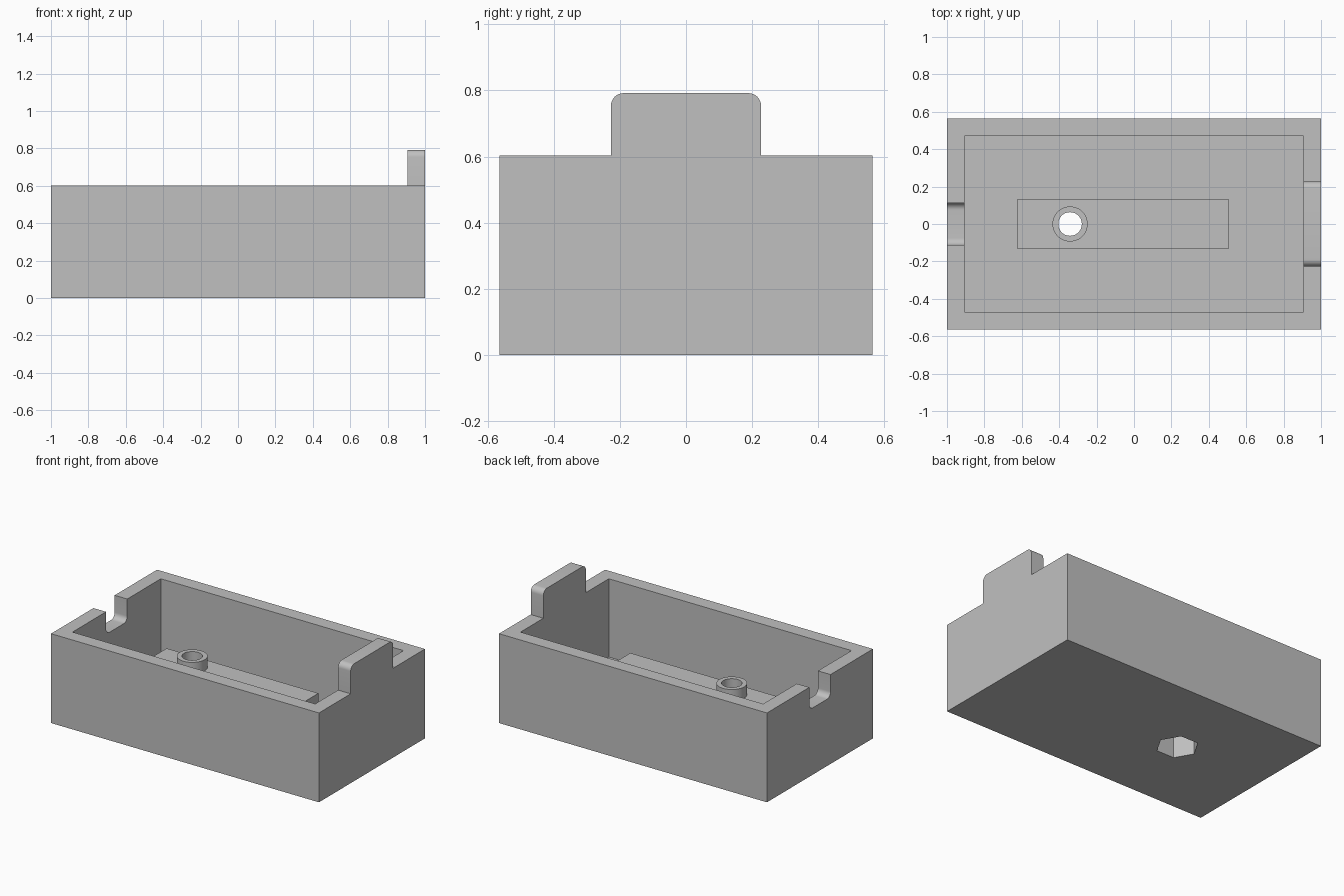
import bpy, bmesh, math
from mathutils import Matrix, Vector

old = bpy.data.objects.get("Cube")
if old:
    bpy.data.objects.remove(old, do_unlink=True)

grey = bpy.data.materials.new("plain grey")
grey.use_nodes = True
grey.diffuse_color = (0.53, 0.53, 0.53, 1)
grey.node_tree.nodes["Principled BSDF"].inputs["Base Color"].default_value = (0.53, 0.53, 0.53, 1)

L, W, H = 1.0, 0.565, 0.603      # half length, half width, wall height
WALL, FLOOR = 0.094, 0.075
HOLE_X = -0.342


def finish(name, bm):
    bmesh.ops.recalc_face_normals(bm, faces=bm.faces)
    mesh = bpy.data.meshes.new(name)
    bm.to_mesh(mesh)
    bm.free()
    ob = bpy.data.objects.new(name, mesh)
    bpy.context.collection.objects.link(ob)
    mesh.materials.append(grey)
    return ob


def box(name, lo, hi):
    bm = bmesh.new()
    lo, hi = Vector(lo), Vector(hi)
    bmesh.ops.create_cube(bm, size=1, matrix=Matrix.Translation((lo + hi) / 2)
                          @ Matrix.Diagonal((*(hi - lo), 1)))
    return finish(name, bm)


def post(name, radius, z0, z1, sides):
    """Upright prism on the screw axis with its first corner towards +x."""
    bm = bmesh.new()
    ring = [bm.verts.new((HOLE_X + radius * math.cos(math.tau * i / sides),
                          radius * math.sin(math.tau * i / sides), z0))
            for i in range(sides)]
    extrude(bm, ring, (0, 0, z1 - z0))
    return finish(name, bm)


def extrude(bm, ring, step):
    face = bm.faces.new(ring)
    res = bmesh.ops.extrude_face_region(bm, geom=[face], use_keep_orig=True)
    moved = [v for v in res["geom"] if isinstance(v, bmesh.types.BMVert)]
    bmesh.ops.translate(bm, verts=moved, vec=step)


def rounded_block(name, x0, x1, half_y, z0, z1, r=0.038, steps=8):
    """Rounded rectangle in the y-z plane, extruded along x."""
    bm = bmesh.new()
    ring = []
    corners = [(half_y - r, z1 - r), (r - half_y, z1 - r),
               (r - half_y, z0 + r), (half_y - r, z0 + r)]
    for q, (cy, cz) in enumerate(corners):
        for i in range(steps + 1):
            a = (q + i / steps) * math.pi / 2
            ring.append(bm.verts.new((x0, cy + r * math.cos(a), cz + r * math.sin(a))))
    extrude(bm, ring, (x1 - x0, 0, 0))
    return finish(name, bm)


def combine(target, other, operation):
    mod = target.modifiers.new(operation.lower(), "BOOLEAN")
    mod.object, mod.operation, mod.solver = other, operation, "EXACT"
    bpy.context.view_layer.objects.active = target
    bpy.ops.object.modifier_apply(modifier=mod.name)
    bpy.data.objects.remove(other, do_unlink=True)


# Open box
tray = box("tray", (-L, -W, 0), (L, W, H))
combine(tray, box("cavity", (WALL - L, WALL - W, FLOOR), (L - WALL, W - WALL, 1)), "DIFFERENCE")

# Raised tab on one end wall, notch in the other
combine(tray, rounded_block("tab", L - WALL, L, 0.227, 0.3, 0.792), "UNION")
combine(tray, rounded_block("notch", -L - 0.1, -L + 0.15, 0.113, H - 0.152, 0.8), "DIFFERENCE")

# Central pad with a round boss
combine(tray, box("pad", (-0.625, -0.132, 0.03), (0.508, 0.132, 0.338)), "UNION")
combine(tray, post("boss", 0.094, 0.2, 0.413, 48), "UNION")

# Screw hole and hexagonal nut pocket underneath
combine(tray, post("screw_hole", 0.063, -0.1, 0.6, 48), "DIFFERENCE")
combine(tray, post("nut_pocket", 0.131, -0.1, 0.23, 6), "DIFFERENCE")

bpy.ops.object.select_all(action="DESELECT")
tray.select_set(True)
bpy.context.view_layer.objects.active = tray
bpy.ops.object.shade_smooth_by_angle(angle=math.radians(30))
